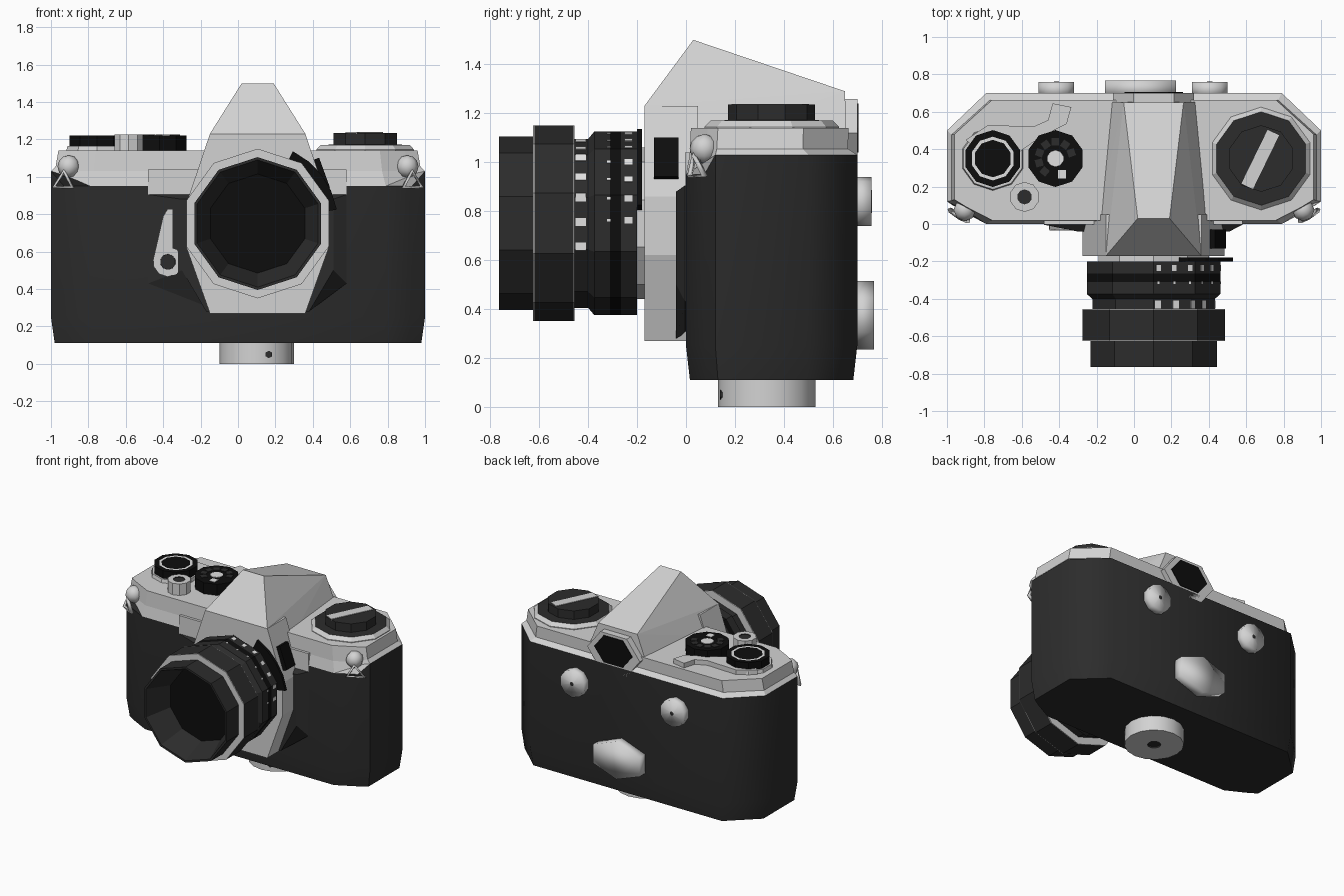
import bpy, bmesh, math
from mathutils import Matrix, Vector

if "Cube" in bpy.data.objects:
    bpy.data.objects.remove(bpy.data.objects["Cube"])


def material(name, rgb):
    m = bpy.data.materials.new(name)
    m.diffuse_color = (*rgb, 1)
    m.use_nodes = True
    m.node_tree.nodes["Principled BSDF"].inputs["Base Color"].default_value = m.diffuse_color
    return m


MATS = [material("silver", (.65, .65, .65)), material("dark_grey", (.025, .025, .025)),
        material("black", (.004, .004, .004)), material("white_marks", (.75, .75, .75))]
SILVER, DARK, BLACK, WHITE = range(4)


def finish(name, bm, smooth=0):
    bmesh.ops.recalc_face_normals(bm, faces=bm.faces)
    me = bpy.data.meshes.new(name)
    bm.to_mesh(me)
    bm.free()
    for m in MATS:
        me.materials.append(m)
    if smooth:
        for p in me.polygons:
            p.use_smooth = True
        me.set_sharp_from_angle(angle=math.radians(smooth))
    ob = bpy.data.objects.new(name, me)
    bpy.context.collection.objects.link(ob)
    return ob


def loft(name, rings, bands, smooth=0, end=None):
    """Skin a list of point rings; bands gives the colour of each strip (or one for all)."""
    if isinstance(bands, int):
        bands = [bands] * (len(rings) - 1)
    bm = bmesh.new()
    vs = [[bm.verts.new(p) for p in r] for r in rings]
    n = len(vs[0])
    for a, b, m in zip(vs, vs[1:], bands):
        for i in range(n):
            j = (i + 1) % n
            bm.faces.new((a[i], a[j], b[j], b[i])).material_index = m
    bm.faces.new(vs[0][::-1]).material_index = bands[0]
    bm.faces.new(vs[-1]).material_index = bands[-1] if end is None else end
    return finish(name, bm, smooth)


def turned(name, axis, c, profile, n, bands, phase=90, stretch=1, smooth=0, end=None):
    """n-sided turned part about z or y; profile is (radius, height)."""
    rings = []
    for r, h in profile:
        ring = []
        for i in range(n):
            a = math.radians(phase) + i * math.tau / n
            u, v = c[0] + r * stretch * math.cos(a), c[1] + r * math.sin(a)
            ring.append((u, v, h) if axis == 'z' else (u, h, v))
        rings.append(ring)
    return loft(name, rings, bands, smooth, end)


def plate(name, axis, pts, h0, h1, mat):
    return loft(name, [[(u, v, h) if axis == 'z' else (u, h, v) for u, v in pts]
                       for h in (h0, h1)], mat)


def box(bm, matrix, size, mat):
    r = bmesh.ops.create_cube(bm, size=1, matrix=matrix @ Matrix.Diagonal((*size, 1)))
    for f in {f for v in r['verts'] for f in v.link_faces}:
        f.material_index = mat


CX, CZ = .105, .75          # lens axis
flip = lambda x: 2 * CX - x

# --- body and top plate share one chamfered outline
half = [(.79, 0), (.93, .075), (1, .12), (1, .5), (.79, .70)]
outline = half + [(-x, y) for x, y in half[::-1]]


def body_ring(z, inset=0):
    return [(x * (1 - inset), .35 + (y - .35) * (1 - inset * 2.3), z) for x, y in outline]


seam = [(x, y, .95 if y < .1 else 1.03) for x, y in outline]
loft("leather_body", [body_ring(.11, .02), body_ring(.25), seam], DARK, smooth=50)
shoulder = [(x * .975, y * .925 + .015, 1.055 if y > .1 else 1.03) for x, y in outline]
roof = [(x * .96, y * .92 + .02, 1.14) for x, y in outline]
loft("top_plate", [seam, shoulder, roof], SILVER)
plate("front_apron", 'y', [(-.48, .905), (.58, .905), (.58, 1.04), (-.48, 1.04)],
      -.004, .05, SILVER)

# --- raised skirt and mount block around the lens
outer = [(-.48, .905), (-.48, .43), (-.15, .30), (.36, .30), (.58, .43), (.58, .905)]
inner = [(-.30, .88), (-.30, .50), (-.17, .28), (.38, .28), (.51, .50), (.51, .88)]
loft("leather_skirt", [[(x, .02, z) for x, z in outer], [(x, -.004, z) for x, z in outer],
                       [(x, -.04, z) for x, z in inner]], DARK)
side = [(-.15, .27), (-.275, .62), (-.275, .86), (-.15, 1.23)]
plate("mount_block", 'y', side + [(flip(x), z) for x, z in side[::-1]], .05, -.17, SILVER)

# --- prism hump
bm = bmesh.new()
for x, y, z in [(.02, .03, 1.5), (-.055, .65, 1.29), (-.14, .655, 1.08), (-.2, .03, 1.08),
                (-.15, -.17, 1.23), (-.19, -.165, 1.1)]:
    bm.verts.new((x, y, z))
    bm.verts.new((flip(x), y, z))
bmesh.ops.convex_hull(bm, input=bm.verts)
bmesh.ops.dissolve_limit(bm, angle_limit=.02, verts=bm.verts, edges=bm.edges)
finish("prism_hump", bm)

# --- eyepiece
turned("eyepiece_surround", 'y', (.105, 1.12), [(.16, .6), (.16, .70)], 6, SILVER, 0, 1.35)
turned("eyepiece", 'y', (.105, 1.14), [(.115, .64), (.115, .705)], 6, BLACK, 0, 1.36)

# --- lens barrel
profile = [(.31, -.16), (.31, -.2), (.375, -.2), (.375, -.265), (.375, -.31), (.375, -.375),
           (.345, -.40), (.345, -.455), (.40, -.455), (.40, -.46), (.40, -.62), (.40, -.625),
           (.355, -.625), (.355, -.765), (.34, -.765), (.265, -.58)]
turned("lens_barrel", 'y', (CX, CZ), profile, 10,
       [SILVER, BLACK, DARK, BLACK, DARK, DARK, DARK, SILVER, SILVER, DARK, SILVER, SILVER,
        DARK, DARK, DARK], end=BLACK)

# --- painted scale marks on the barrel facets
bm = bmesh.new()
for y, r, step, size in [(-.43, .345, 17, .042), (-.235, .375, 14, .032), (-.315, .375, 14, .014)]:
    for k in range(7):
        t = 4 + step * k
        mid = 18 + 36 * (t // 36)
        d = r * math.cos(math.radians(18)) / math.cos(math.radians(t - mid))
        t = math.radians(t)
        m = Matrix.Translation((CX + d * math.sin(t), y, CZ + d * math.cos(t))) \
            @ Matrix.Rotation(math.radians(mid), 4, 'Y')
        box(bm, m, (size * .8, size, .006), WHITE)
finish("scale_marks", bm)

# --- black arc tab and side block by the mount
arc = [(CX + r * math.cos(math.radians(a)), CZ + r * math.sin(math.radians(a)))
       for r, angles in ((.43, (10, 24, 37, 50, 64)), (.31, (64, 37, 10))) for a in angles]
plate("aperture_tab", 'y', arc, -.2, -.18, BLACK)
bm = bmesh.new()
box(bm, Matrix.Translation((.43, -.08, 1.01)) @ Matrix.Rotation(math.radians(-20), 4, 'Y'),
    (.07, .10, .17), BLACK)
finish("side_block", bm)

# --- rewind dial with crank bar
turned("rewind_dial", 'z', (.68, .35), [(.275, 1.12), (.275, 1.145), (.25, 1.17), (.178, 1.172), (.178, 1.235)],
       10, [SILVER, SILVER, DARK, DARK])
bm = bmesh.new()
box(bm, Matrix.Translation((.675, .345, 1.234)) @ Matrix.Rotation(math.radians(64), 4, 'Z'),
    (.32, .068, .01), SILVER)
finish("rewind_crank", bm)

# --- frame counter, speed dial, shutter button
turned("frame_counter", 'z', (-.755, .35), [(.175, 1.12), (.165, 1.165), (.152, 1.165), (.152, 1.222),
       (.117, 1.222), (.10, 1.222)], 10, [SILVER, SILVER, BLACK, BLACK, WHITE], end=BLACK)
turned("speed_dial", 'z', (-.42, .35), [(.152, 1.13), (.152, 1.222), (.045, 1.222), (.044, 1.224)],
       10, [BLACK, BLACK, WHITE])
bm = bmesh.new()
for a in (20, 55, 90, 125, 160, 195, 230):
    a = math.radians(a)
    box(bm, Matrix.Translation((-.42 + .09 * math.cos(a), .35 + .09 * math.sin(a), 1.222))
        @ Matrix.Rotation(a, 4, 'Z'), (.04, .04, .006), DARK)
box(bm, Matrix.Translation((-.385, .265, 1.222)), (.045, .045, .006), WHITE)
finish("speed_marks", bm)
turned("shutter_button", 'z', (-.585, .145), [(.08, 1.12), (.08, 1.225), (.04, 1.225), (.04, 1.22)],
       10, [SILVER, SILVER, DARK])

# --- film advance lever
plate("advance_lever", 'z', [(-.90, .45), (-.78, .53), (-.54, .52), (-.46, .555), (-.435, .645),
      (-.335, .625), (-.36, .535), (-.50, .465), (-.62, .38), (-.80, .36)], 1.13, 1.175, SILVER)

# --- self-timer lever on the front
plate("timer_arm", 'y', [(-.455, .55), (-.40, .79), (-.375, .825), (-.32, .825), (-.315, .58),
      (-.375, .5)], .02, -.03, SILVER)
turned("timer_pivot", 'y', (-.375, .545), [(.08, .02), (.08, -.036), (.042, -.036), (.041, -.032)], 10,
       [SILVER, SILVER, DARK])

# --- back buttons and tripod knob
for name, x in (("left_back_button", -.415), ("right_back_button", .405)):
    turned(name, 'y', (x, .84), [(.10, .68), (.10, .758), (.015, .76), (.014, .761)], 10,
           [SILVER, SILVER, DARK], smooth=95)
turned("back_plate_button", 'y', (.035, .375), [(.14, .68), (.14, .768)], 6, SILVER,
       stretch=1.57, smooth=95)
turned("tripod_knob", 'z', (.10, .33), [(.2, .13), (.2, 0), (.045, 0), (.044, .01)], 16,
       [SILVER, SILVER, DARK], smooth=40)
turned("knob_dot", 'y', (.165, .05), [(.02, .15), (.02, .138)], 6, DARK)

# --- strap lugs with wire rings
for s, name in ((-1, "left"), (1, "right")):
    bm = bmesh.new()
    bmesh.ops.create_uvsphere(bm, u_segments=8, v_segments=6, radius=.06,
                              matrix=Matrix.Translation((s * .905, .075, 1.055)))
    finish(name + "_strap_lug", bm, smooth=60)
    cu = bpy.data.curves.new(name + "_strap_ring", 'CURVE')
    cu.dimensions = '3D'
    cu.bevel_depth, cu.bevel_resolution = .014, 0
    sp = cu.splines.new('POLY')
    sp.points.add(2)
    for p, co in zip(sp.points, [(.93, .035, 1.03), (.985, .075, .945), (.885, .015, .945)]):
        p.co = (s * co[0], co[1], co[2], 1)
    sp.use_cyclic_u = True
    cu.materials.append(MATS[SILVER])
    bpy.context.collection.objects.link(bpy.data.objects.new(name + "_strap_ring", cu))
